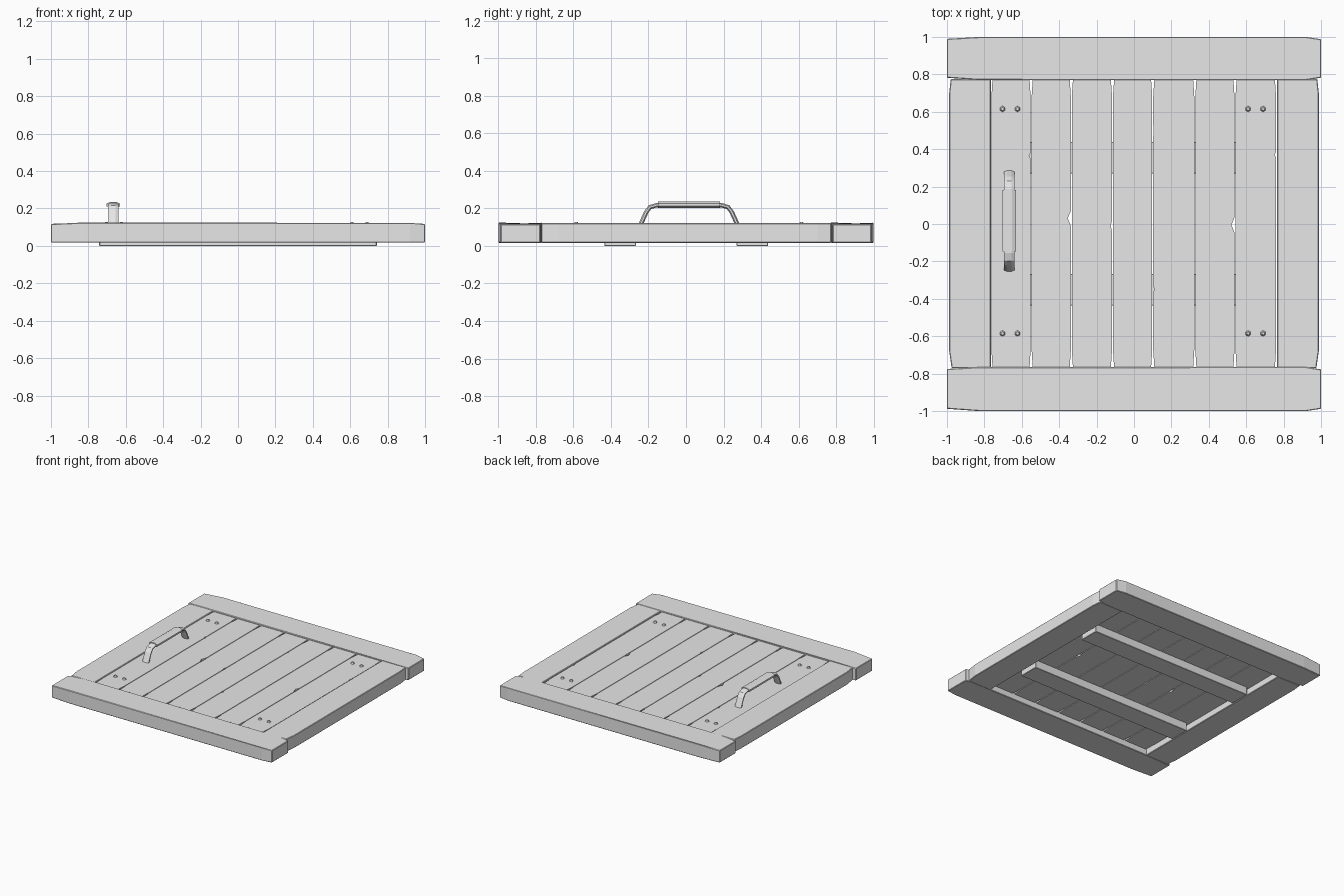
import bpy, bmesh, math
from mathutils import Vector

cube = bpy.data.objects.get("Cube")
if cube:
    bpy.data.objects.remove(cube, do_unlink=True)

# One plain grey for the whole hatch
grey = bpy.data.materials.new("plain_grey")
grey.use_nodes = True
grey.diffuse_color = (0.8, 0.8, 0.8, 1)
grey.node_tree.nodes["Principled BSDF"].inputs["Base Color"].default_value = (0.8, 0.8, 0.8, 1)


def finish(name, bm, bevel=0):
    bmesh.ops.recalc_face_normals(bm, faces=bm.faces)
    mesh = bpy.data.meshes.new(name)
    bm.to_mesh(mesh)
    bm.free()
    mesh.materials.append(grey)
    obj = bpy.data.objects.new(name, mesh)
    bpy.context.collection.objects.link(obj)
    if bevel:
        mod = obj.modifiers.new("worn_edges", 'BEVEL')
        mod.width = bevel
        mod.segments = 1
        mod.limit_method = 'ANGLE'
        mod.angle_limit = math.radians(50)
    return obj


def slab(name, outline, z0, z1, bevel=0, sag=None):
    """Extrude an outline upwards; sag(x, y) lowers the top surface."""
    bm = bmesh.new()
    base = bm.faces.new([bm.verts.new((x, y, z0)) for x, y in outline])
    top = bmesh.ops.extrude_face_region(bm, geom=[base])["geom"]
    for v in top:
        if isinstance(v, bmesh.types.BMVert):
            v.co.z = z1 - (sag(v.co.x, v.co.y) if sag else 0)
    return finish(name, bm, bevel)


def box(x0, x1, y0, y1):
    return [(x0, y0), (x1, y0), (x1, y1), (x0, y1)]


# End beams, tapered towards their ends
def end_sag(x, y):
    return 0.008 if abs(x) > 0.98 else 0

for name, y0, y1 in (("front_beam", -1, -0.765), ("back_beam", 0.77, 1)):
    outline = [(-1, y0 + 0.012), (-0.83, y0), (0.92, y0), (1, y0 + 0.012),
               (1, y1 - 0.012), (0.92, y1), (-0.83, y1), (-1, y1 - 0.01)]
    slab(name, outline, 0.017, 0.125, 0.004, end_sag)

# Side beams between the end beams
for name, side in (("right_side_beam", -1), ("left_side_beam", 1)):
    outline = [(0.765, -0.77), (0.975, -0.77), (0.988, -0.68),
               (0.988, 0.7), (0.98, 0.775), (0.765, 0.775)]
    slab(name, [(side * x, y) for x, y in outline], 0.017, 0.121, 0.004)

# Planks with narrowed ends and chipped edges: plank -> (side, y, depth, half length)
seams = [-0.765, -0.55, -0.335, -0.115, 0.1, 0.325, 0.54, 0.762]
chips = {1: [(1, 0.03, 0.017, 0.04)], 2: [(1, -0.01, 0.007, 0.03)],
         4: [(-1, 0.5, 0.003, 0.03), (-1, -0.35, 0.008, 0.015)],
         5: [(1, -0.005, 0.017, 0.04)], 0: [(1, 0.365, 0.008, 0.015)],
         6: [(1, 0.37, 0.007, 0.015)]}
for i, (a, b) in enumerate(zip(seams, seams[1:])):
    a, b = a + 0.0025, b - 0.0025
    edges = {}
    for side, x in ((1, b), (-1, a)):
        pts = [(x - side * 0.006, -0.766), (x, -0.67)]
        for s, y, depth, half in sorted(chips.get(i, []), key=lambda c: c[1]):
            if s == side:
                pts += [(x, y - half), (x - side * depth, y), (x, y + half)]
        edges[side] = pts + [(x, 0.68), (x - side * 0.006, 0.771)]
    slab(f"plank_{i + 1}", edges[1] + edges[-1][::-1], 0.066, 0.115)

# Cross battens underneath
for name, y0 in (("front_batten", -0.435), ("back_batten", 0.27)):
    slab(name, box(-0.742, 0.742, y0, y0 + 0.168), 0, 0.068, 0.003)

# Bolt heads
n = 0
for y in (-0.585, 0.615):
    for x in (-0.703, -0.623, 0.61, 0.69):
        n += 1
        bm = bmesh.new()
        bmesh.ops.create_cone(bm, cap_ends=True, segments=6, radius1=0.017,
                              radius2=0.008, depth=0.014)
        bmesh.ops.translate(bm, verts=bm.verts, vec=(x, y, 0.12))
        finish(f"bolt_{n}", bm)


# Handle: an eight-sided flattened section swept in the y-z plane
def sweep(name, path, wide, thick, x=-0.667):
    bm = bmesh.new()
    rings = []
    pts = [Vector((0, y, z)) for y, z in path]
    for i, p in enumerate(pts):
        t = (pts[min(i + 1, len(pts) - 1)] - pts[max(i - 1, 0)]).normalized()
        normal = Vector((0, -t.z, t.y))
        ring = []
        for k in range(8):
            ang = math.pi * (k + 0.5) / 4
            off = normal * (math.sin(ang) * thick) + Vector((math.cos(ang) * wide, 0, 0))
            ring.append(bm.verts.new(p + off + Vector((x, 0, 0))))
        rings.append(ring)
    for r, s in zip(rings, rings[1:]):
        for k in range(8):
            bm.faces.new((r[k], r[(k + 1) % 8], s[(k + 1) % 8], s[k]))
    bm.faces.new(rings[0])
    bm.faces.new(rings[-1])
    return finish(name, bm)


half = [(0.262, 0.105), (0.228, 0.18), (0.208, 0.207), (0.17, 0.218)]
path = [(0.016 - d, z) for d, z in half] + [(0.016 + d, z) for d, z in half[::-1]]
sweep("handle_bar", path, 0.03, 0.013)
sweep("handle_grip", [(-0.148, 0.219), (0.182, 0.219)], 0.04, 0.018)
